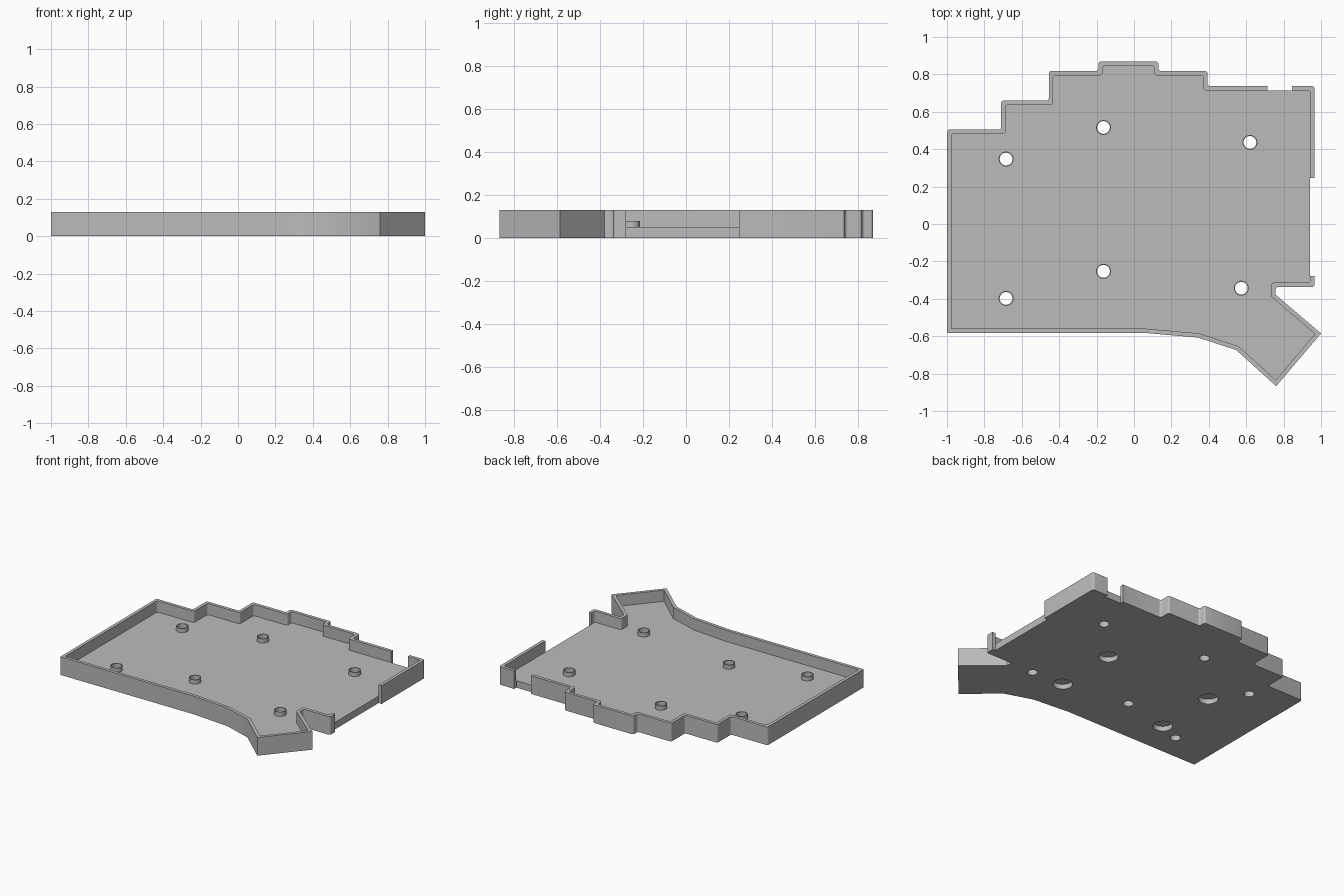
import bpy
import bmesh
import math
from mathutils import Vector

cube = bpy.data.objects.get("Cube")
if cube:
    bpy.data.objects.remove(cube, do_unlink=True)

HEIGHT, FLOOR, WALL = 0.13, 0.05, 0.023
BOSS_TOP = 0.08

grey = bpy.data.materials.new("plain grey")
grey.use_nodes = True
grey.diffuse_color = (0.5, 0.5, 0.5, 1)
grey.node_tree.nodes["Principled BSDF"].inputs["Base Color"].default_value = (0.5, 0.5, 0.5, 1)


def finish(name, bm):
    mesh = bpy.data.meshes.new(name)
    bmesh.ops.recalc_face_normals(bm, faces=bm.faces)
    bm.to_mesh(mesh)
    bm.free()
    mesh.materials.append(grey)
    obj = bpy.data.objects.new(name, mesh)
    bpy.context.collection.objects.link(obj)
    return obj


def prism(name, points, z0, z1):
    bm = bmesh.new()
    face = bm.faces.new([bm.verts.new((p[0], p[1], z0)) for p in points])
    top = bmesh.ops.extrude_face_region(bm, geom=[face])["geom"]
    moved = [v for v in top if isinstance(v, bmesh.types.BMVert)]
    bmesh.ops.translate(bm, verts=moved, vec=(0, 0, z1 - z0))
    return finish(name, bm)


def cylinders(name, centres, radius, z0, z1, sides=32):
    bm = bmesh.new()
    for x, y in centres:
        made = bmesh.ops.create_cone(bm, cap_ends=True, segments=sides, radius1=radius,
                                     radius2=radius, depth=z1 - z0)["verts"]
        bmesh.ops.translate(bm, verts=made, vec=(x, y, (z0 + z1) / 2))
    return finish(name, bm)


def box(name, x0, x1, y0, y1):
    return prism(name, [(x0, y0), (x1, y0), (x1, y1), (x0, y1)], -0.1, HEIGHT + 0.1)


def inset(points, d):
    # Offset a clockwise outline inward with mitred corners
    out = []
    for i, p in enumerate(points):
        a = (p - points[i - 1]).normalized()
        b = (points[(i + 1) % len(points)] - p).normalized()
        na, nb = Vector((a.y, -a.x)), Vector((b.y, -b.x))
        out.append(p + (na + nb) * d / (1 + na.dot(nb)))
    return out


def rounded(points, r, steps=4):
    # Fillet the square corners of the stepped back and side edges
    out = []
    for i, p in enumerate(points):
        a = (points[i - 1] - p).normalized()
        b = (points[(i + 1) % len(points)] - p).normalized()
        if p.y < -0.35 or abs(a.dot(b)) > 0.1:
            out.append(p)
            continue
        centre = p + (a + b) * r
        for k in range(steps + 1):
            t = math.pi / 2 * k / steps
            out.append(centre - b * r * math.cos(t) - a * r * math.sin(t))
    return out


def cut(target, cutter):
    mod = target.modifiers.new("cut", "BOOLEAN")
    mod.operation = "DIFFERENCE"
    mod.solver = "EXACT"
    mod.object = cutter
    bpy.context.view_layer.objects.active = target
    bpy.ops.object.modifier_apply(modifier=mod.name)


# Clockwise outline of the case: stepped back, angled front corner
outline = [Vector(p) for p in [
    (-1, -0.583), (-1, 0.505), (-0.71, 0.505), (-0.71, 0.66), (-0.455, 0.66),
    (-0.455, 0.818), (-0.19, 0.818), (-0.19, 0.869), (0.131, 0.869), (0.131, 0.818),
    (0.393, 0.818), (0.393, 0.738), (0.965, 0.738), (0.965, -0.337), (0.757, -0.337),
    (0.757, -0.378), (1, -0.585), (0.76, -0.867), (0.547, -0.674), (0.342, -0.607),
    (0.064, -0.583)]]

screws = [(-0.684, 0.347), (-0.163, 0.516), (0.62, 0.436),
          (-0.684, -0.398), (-0.163, -0.253), (0.574, -0.343)]
feet = [(x, y) for x in (-0.522, 0.326) for y in (0.128, -0.332)]

# Tray and the screw bosses standing on its floor
tray = prism("tray", rounded(outline, 0.014), 0, HEIGHT)
bosses = cylinders("screw_bosses", screws, 0.04, FLOOR, BOSS_TOP)

# Cutters: cavity, wall openings, foot recesses and screw holes
cavity = prism("cavity_cutter", rounded(inset(outline, WALL), 0.014), FLOOR, HEIGHT + 0.1)
side_gap = box("side_gap_cutter", 0.941, 1.1, -0.278, 0.247)
back_gap = box("back_gap_cutter", 0.713, 0.845, 0.714, 0.9)
recesses = cylinders("foot_recess_cutter", feet, 0.064, -0.1, 0.035)
holes = cylinders("screw_hole_cutter", screws, 0.034, -0.1, HEIGHT)

for cutter in (cavity, side_gap, back_gap, recesses, holes):
    cut(tray, cutter)
cut(bosses, holes)
for cutter in (cavity, side_gap, back_gap, recesses, holes):
    bpy.data.objects.remove(cutter, do_unlink=True)

# Smooth the round parts, keep hard edges crisp
for obj in (tray, bosses):
    bpy.ops.object.select_all(action="DESELECT")
    obj.select_set(True)
    bpy.context.view_layer.objects.active = obj
    bpy.ops.object.shade_smooth_by_angle(angle=math.radians(30))
